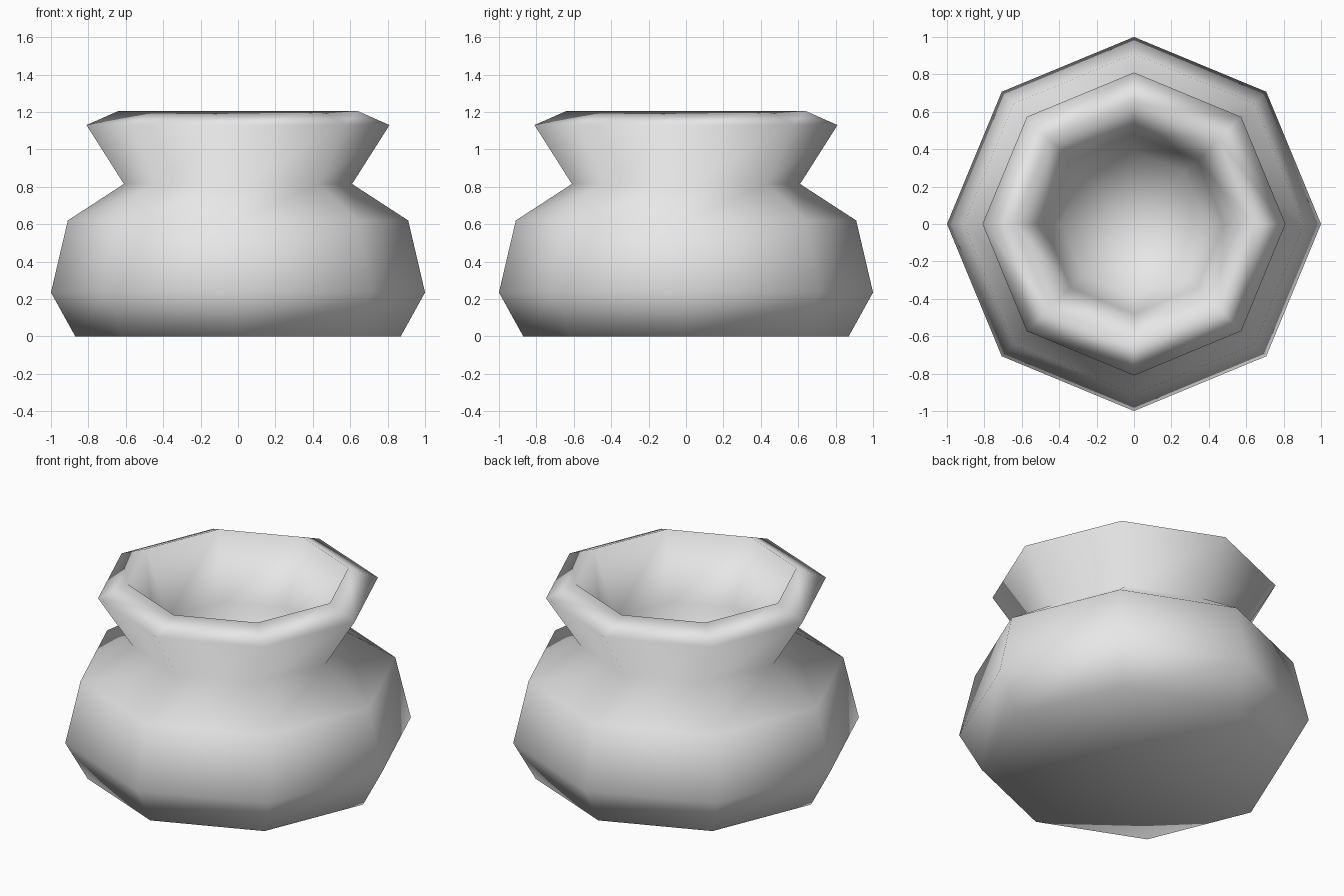
import bpy
import bmesh
from math import cos, sin, tau

cube = bpy.data.objects.get("Cube")
if cube:
    bpy.data.objects.remove(cube, do_unlink=True)

SIDES = 8

# Plain grey clay
clay = bpy.data.materials.new("grey_clay")
clay.use_nodes = True
clay.diffuse_color = (0.8, 0.8, 0.8, 1)
clay.node_tree.nodes["Principled BSDF"].inputs["Base Color"].default_value = (0.8, 0.8, 0.8, 1)


def lathe(name, profile, floor_z, material):
    """Turn (radius, height) points into a vessel with a flat base and a hollow floor."""
    bm = bmesh.new()
    rings = [[bm.verts.new((r * cos(tau * i / SIDES), r * sin(tau * i / SIDES), z))
              for i in range(SIDES)] for r, z in profile]
    for low, high in zip(rings, rings[1:]):
        for i in range(SIDES):
            j = (i + 1) % SIDES
            bm.faces.new((low[i], low[j], high[j], high[i]))
    # Underside and inner floor
    for ring, z in ((rings[0], 0), (rings[-1], floor_z)):
        centre = bm.verts.new((0, 0, z))
        for i in range(SIDES):
            bm.faces.new((ring[i], ring[(i + 1) % SIDES], centre))
    bmesh.ops.recalc_face_normals(bm, faces=bm.faces)
    for face in bm.faces:
        face.smooth = True
    mesh = bpy.data.meshes.new(name)
    bm.to_mesh(mesh)
    bm.free()
    mesh.materials.append(material)
    pot = bpy.data.objects.new(name, mesh)
    bpy.context.collection.objects.link(pot)
    return pot


# Outside: base, belly, shoulder, neck, flared lip; inside: throat and hollow
outside = [(0.87, 0), (1.0, 0.235), (0.91, 0.62), (0.61, 0.815), (0.81, 1.13)]
inside = [(0.64, 1.205), (0.48, 0.82), (0.39, 0.42)]
lathe("clay_pot", outside + inside, 0.32, clay)
